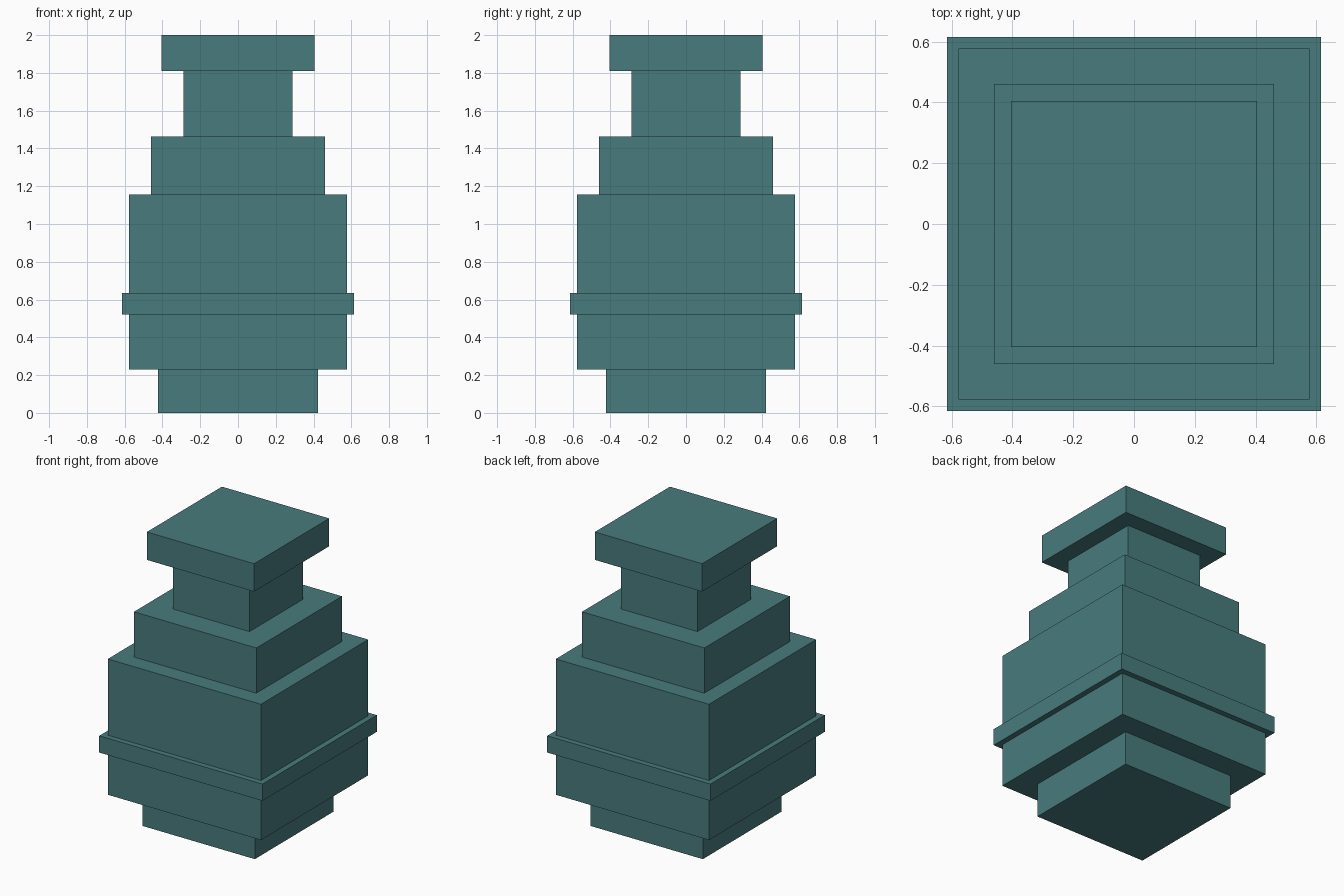
import bpy
import bmesh
from mathutils import Matrix

cube = bpy.data.objects.get("Cube")
if cube:
    bpy.data.objects.remove(cube, do_unlink=True)

# Single glaze colour
teal = bpy.data.materials.new("muted_teal")
teal.use_nodes = True
colour = (0.065, 0.198, 0.205, 1.0)
teal.diffuse_color = colour
teal.node_tree.nodes["Principled BSDF"].inputs["Base Color"].default_value = colour


def square_block(name, half, bottom, top):
    """Square block centred on the vertical axis, from bottom to top."""
    bm = bmesh.new()
    bmesh.ops.create_cube(bm, size=1.0, matrix=(
        Matrix.Translation((0, 0, (bottom + top) / 2))
        @ Matrix.Diagonal((2 * half, 2 * half, top - bottom, 1))))
    mesh = bpy.data.meshes.new(name)
    bm.to_mesh(mesh)
    bm.free()
    mesh.materials.append(teal)
    obj = bpy.data.objects.new(name, mesh)
    bpy.context.collection.objects.link(obj)
    return obj


# Stacked tiers: name, half width, bottom, top
tiers = [
    ("foot", 0.423, 0.0, 0.23),
    ("body", 0.577, 0.23, 1.155),
    ("band", 0.615, 0.522, 0.636),
    ("shoulder", 0.461, 1.155, 1.463),
    ("neck", 0.289, 1.463, 1.81),
    ("lip", 0.404, 1.81, 2.0),
]
for tier in tiers:
    square_block(*tier)
